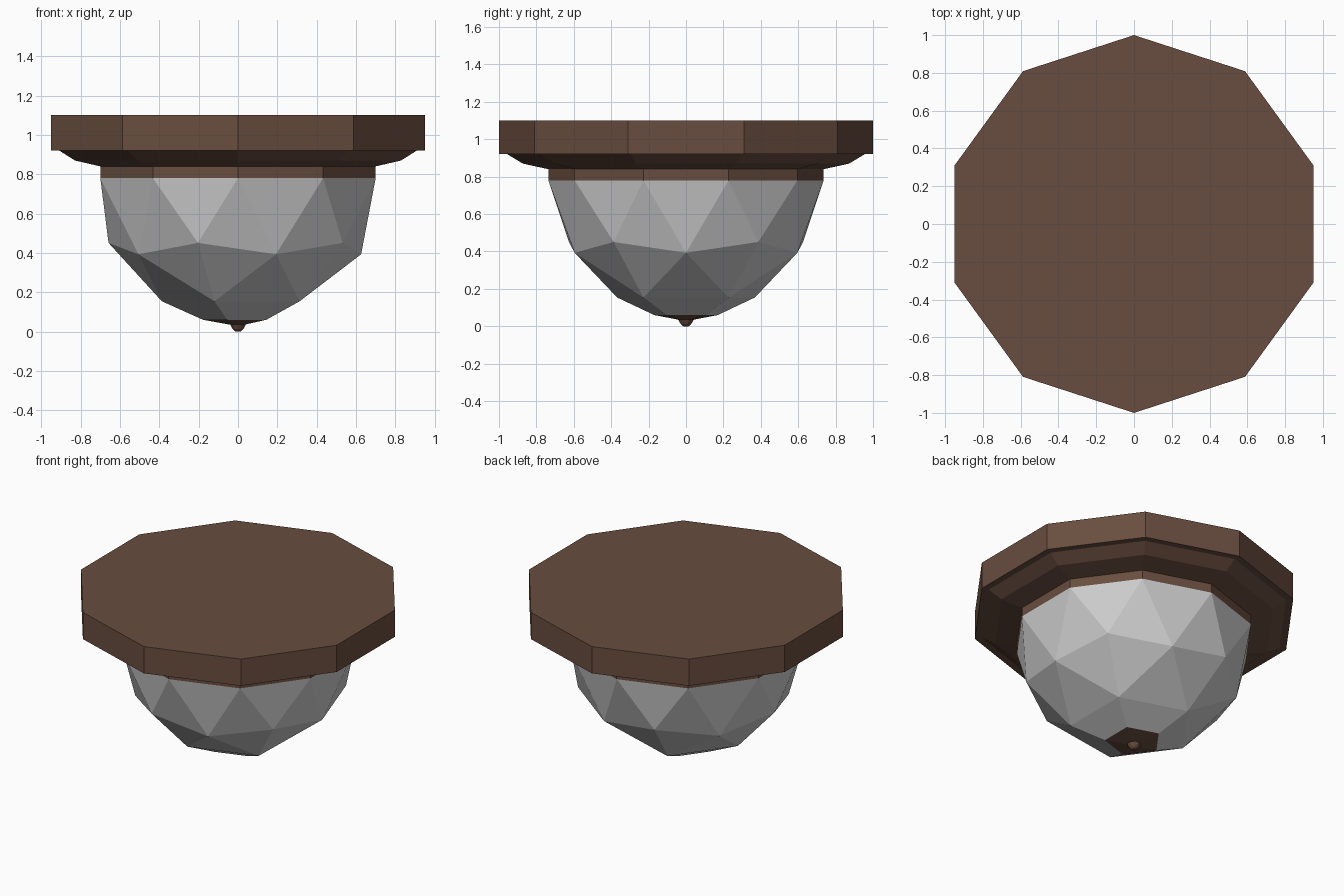
import bpy, bmesh, math

if "Cube" in bpy.data.objects:
    bpy.data.objects.remove(bpy.data.objects["Cube"])

brown = bpy.data.materials.new("dark_wood")
brown.diffuse_color = (0.14, 0.075, 0.05, 1)
brown.use_nodes = True
brown.node_tree.nodes["Principled BSDF"].inputs["Base Color"].default_value = brown.diffuse_color


def finish(bm, name, mat=None):
    bmesh.ops.recalc_face_normals(bm, faces=bm.faces)
    me = bpy.data.meshes.new(name)
    bm.to_mesh(me)
    bm.free()
    ob = bpy.data.objects.new(name, me)
    bpy.context.collection.objects.link(ob)
    if mat:
        me.materials.append(mat)
    return ob


def lathe(name, profile, sides, start_deg, mat=None):
    """Turn (radius, z) points into a closed faceted solid."""
    bm = bmesh.new()
    rings = []
    for r, z in profile:
        angles = [math.radians(start_deg) + math.tau * i / sides for i in range(sides)]
        rings.append([bm.verts.new((r * math.cos(a), r * math.sin(a), z)) for a in angles])
    for lo, hi in zip(rings, rings[1:]):
        for i in range(sides):
            j = (i + 1) % sides
            bm.faces.new((lo[i], lo[j], hi[j], hi[i]))
    bm.faces.new(rings[0][::-1])
    bm.faces.new(rings[-1])
    return finish(bm, name, mat)


# Ceiling plate, stepped moulding and collar
lathe("ceiling_plate", [(1.0, 0.92), (1.0, 1.10)], 10, 18, brown)
lathe("moulding", [(0.736, 0.84), (0.872, 0.87), (0.955, 0.92)], 10, 18, brown)
lathe("collar", [(0.736, 0.78), (0.736, 0.84)], 10, 18, brown)

# Faceted glass dome: lower half of an icosphere with an opening at the bottom
R, CZ = 0.736, 0.78
bm = bmesh.new()
bmesh.ops.create_icosphere(bm, subdivisions=2, radius=R)
bmesh.ops.delete(bm, geom=[v for v in bm.verts if v.co.z > 0.01], context='VERTS')
pole = min(bm.verts, key=lambda v: v.co.z)
bmesh.ops.delete(bm, geom=[pole], context='VERTS')
rim = [e for e in bm.edges if e.is_boundary and e.verts[0].co.z < -0.3]
ext = bmesh.ops.extrude_edge_only(bm, edges=rim)
for v in ext["geom"]:
    if isinstance(v, bmesh.types.BMVert):
        k = 0.178 / v.co.xy.length
        v.co = (v.co.x * k, v.co.y * k, 0.06 - CZ)
bmesh.ops.translate(bm, verts=bm.verts, vec=(0, 0, CZ))
finish(bm, "glass_dome")

# Bottom cap and small knob
lathe("bottom_cap", [(0.035, 0.034), (0.178, 0.06)], 5, 36, brown)
lathe("knob", [(0.014, 0.0), (0.028, 0.012), (0.042, 0.036), (0.042, 0.05)], 10, 18, brown)
